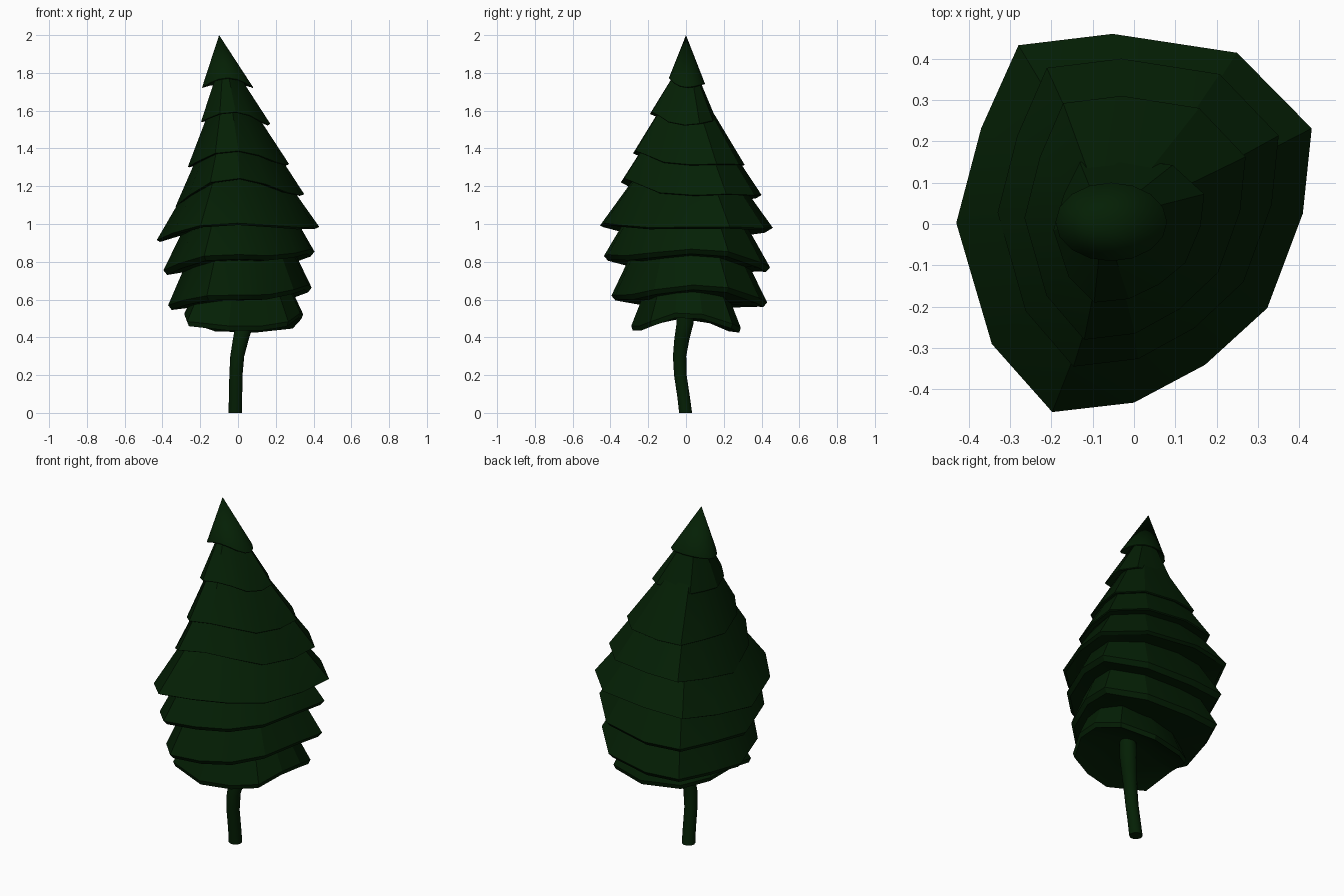
import bpy, math

if "Cube" in bpy.data.objects:
    bpy.data.objects.remove(bpy.data.objects["Cube"])

green = bpy.data.materials.new("pine_green")
green.diffuse_color = (0.0013, 0.014, 0.0014, 1)
green.use_nodes = True
green.node_tree.nodes["Principled BSDF"].inputs["Base Color"].default_value = green.diffuse_color

def make(name, verts, faces, angle):
    me = bpy.data.meshes.new(name)
    me.from_pydata(verts, [], faces)
    me.materials.append(green)
    ob = bpy.data.objects.new(name, me)
    bpy.context.collection.objects.link(ob)
    bpy.ops.object.select_all(action='DESELECT')
    ob.select_set(True)
    bpy.context.view_layer.objects.active = ob
    bpy.ops.object.shade_smooth_by_angle(angle=math.radians(angle))
    return ob

def bridge(a, b, n):
    return [(a + i, a + (i + 1) % n, b + (i + 1) % n, b + i) for i in range(n)]

# irregular outlines of the foliage tiers, within a unit square
OUTLINE = [(1, .5), (.58, .9), (-.12, 1), (-.65, .94), (-.86, .5), (-1, 0),
           (-.8, -.64), (-.46, -1), (0, -.95), (.4, -.75), (.75, -.45), (.95, .05)]
SKIRT = [(1, .3), (.85, .85), (.2, 1), (-.5, .8), (-.9, .45), (-1, -.1),
         (-.95, -.75), (-.25, -1), (.3, -.85), (.75, -.65), (.95, -.2)]
ROUND = [(math.cos(i * math.tau / 16), math.sin(i * math.tau / 16)) for i in range(16)]

def tier(name, xr, yr, rim, apex, lip=.004, inset=.98, hollow=.07, outline=OUTLINE,
         angle=25, power=1):
    """Crooked cone: rim heights are given at left, right, front, back."""
    cx, cy = sum(xr) / 2, sum(yr) / 2
    rx, ry = (xr[1] - xr[0]) / 2, (yr[1] - yr[0]) / 2
    zl, zr, zf, zb = rim
    n = len(outline)
    outer, lower = [], []
    for u, v in outline:
        w = (u * u / (u * u + v * v)) ** power
        z = w * (zl + (zr - zl) * (u + 1) / 2) + (1 - w) * (zf + (zb - zf) * (v + 1) / 2)
        outer.append((cx + rx * u, cy + ry * v, z + lip))
        lower.append((cx + rx * u * inset, cy + ry * v * inset, z))
    base = (cx, cy, sum(rim) / 4 + hollow)
    verts = outer + lower + [apex, base]
    faces = [(i, (i + 1) % n, 2 * n) for i in range(n)]
    faces += bridge(n, 0, n)
    faces += [(n + (i + 1) % n, n + i, 2 * n + 1) for i in range(n)]
    return make(name, verts, faces, angle)

# foliage, top to bottom
tier("foliage_tip", (-.19, .08), (-.09, .1), (1.72, 1.72, 1.77, 1.74), (-.1, 0, 2),
     outline=ROUND, angle=40)
tier("foliage_2", (-.195, .17), (-.19, .16), (1.54, 1.52, 1.59, 1.55), (-.075, .01, 1.91))
tier("foliage_3", (-.265, .27), (-.28, .31), (1.30, 1.31, 1.385, 1.31), (-.065, 0, 1.83))
tier("foliage_4", (-.33, .35), (-.345, .40), (1.09, 1.15, 1.24, 1.15), (-.04, 0, 1.76))
tier("foliage_5", (-.43, .43), (-.455, .46), (.905, .975, .995, .97), (-.02, 0, 1.62), .01, .96)
tier("foliage_6", (-.395, .405), (-.435, .445), (.73, .845, .815, .745), (0, 0, 1.56),
     .025, .95, .01)
tier("foliage_7", (-.37, .39), (-.395, .43), (.545, .655, .60, .56), (.01, 0, 1.45),
     .025, .95, 0)
tier("foliage_8", (-.285, .345), (-.29, .29), (.50, .51, .435, .425), (.03, 0, 1.2),
     .025, .97, .1, SKIRT, 25, 2)

# crooked trunk, swept through a few path points (x, y, z, radius)
PATH = [(-.015, -.002, 0, .036), (-.013, -.012, .08, .035), (-.011, -.03, .2, .035),
        (-.004, -.034, .3, .037), (.015, -.022, .39, .042), (.035, -.006, .47, .047),
        (.045, 0, .65, .045)]
N = 10
verts = [(x + r * math.cos(i * math.tau / N), y + r * math.sin(i * math.tau / N), z)
         for x, y, z, r in PATH for i in range(N)]
faces = [f for k in range(len(PATH) - 1) for f in bridge(k * N, k * N + N, N)]
faces += [tuple(reversed(range(N))), tuple(range(len(verts) - N, len(verts)))]
make("trunk", verts, faces, 50)
